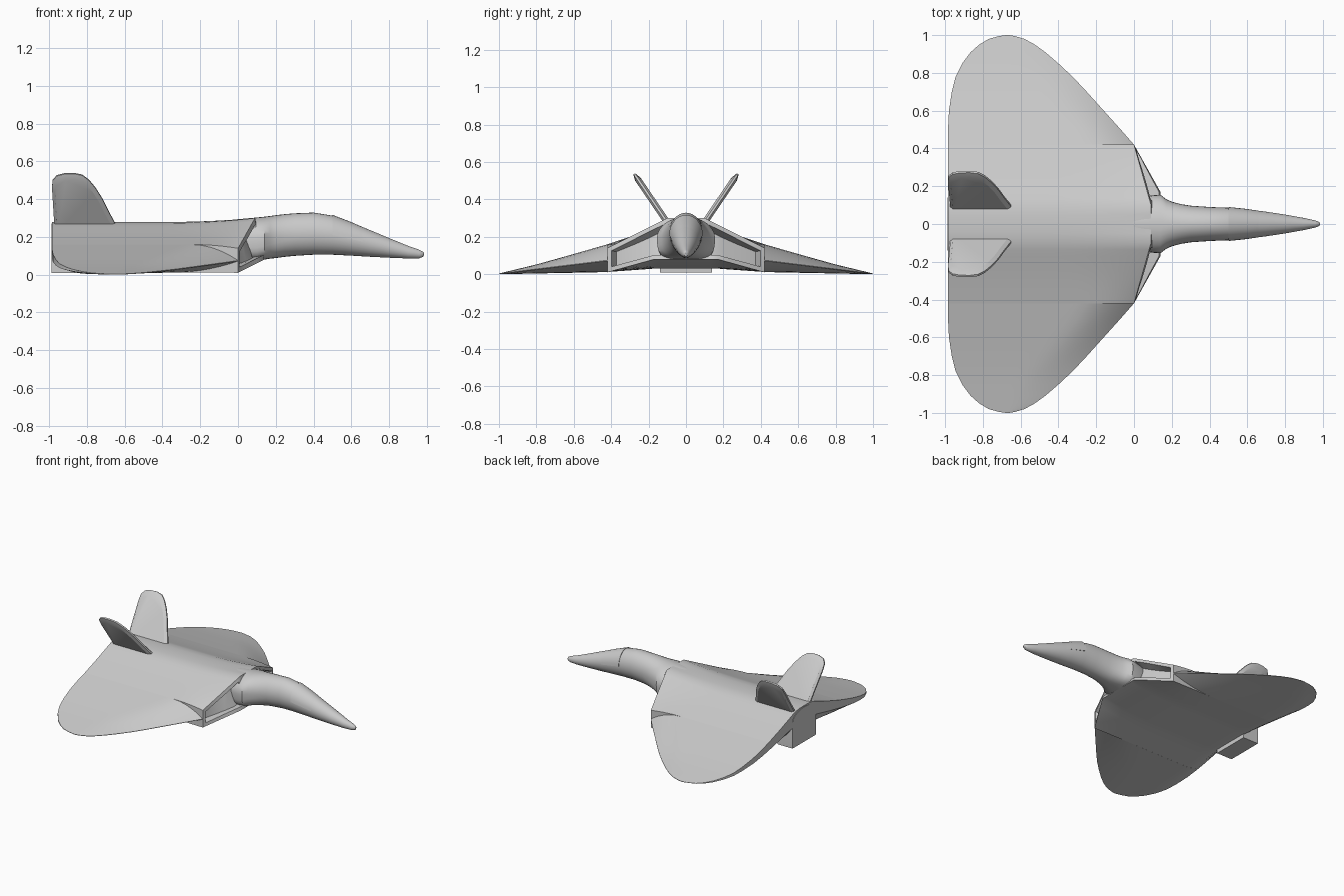
import bpy, bmesh, math

cube = bpy.data.objects.get("Cube")
if cube:
    bpy.data.objects.remove(cube, do_unlink=True)

grey = bpy.data.materials.new("plain_grey")
grey.use_nodes = True
colour = (0.6, 0.6, 0.6, 1)
grey.diffuse_color = colour
grey.node_tree.nodes["Principled BSDF"].inputs["Base Color"].default_value = colour


def finish(name, bm, angle=35):
    bmesh.ops.recalc_face_normals(bm, faces=bm.faces)
    mesh = bpy.data.meshes.new(name)
    bm.to_mesh(mesh)
    bm.free()
    mesh.materials.append(grey)
    ob = bpy.data.objects.new(name, mesh)
    bpy.context.collection.objects.link(ob)
    bpy.ops.object.select_all(action='DESELECT')
    ob.select_set(True)
    bpy.context.view_layer.objects.active = ob
    bpy.ops.object.shade_smooth_by_angle(angle=math.radians(angle))
    return ob


def loft(rings):
    """Closed solid through equal rings; also returns the strip of closing faces."""
    bm = bmesh.new()
    rows = [[bm.verts.new(p) for p in ring] for ring in rings]
    n = len(rows[0])
    closing = []
    for a, b in zip(rows, rows[1:]):
        for i in range(n):
            j = (i + 1) % n
            f = bm.faces.new((a[i], a[j], b[j], b[i]))
            if j == 0:
                closing.append(f)
    bm.faces.new(rows[0])
    bm.faces.new(rows[-1])
    return bm, closing


def lerp_table(table, v):
    for (a, fa), (b, fb) in zip(table, table[1:]):
        if v <= b:
            return fa + (fb - fa) * (v - a) / (b - a)
    return table[-1][1]


# Height of the upper skin across the span
RIDGE = [(0, .279), (.05, .278), (.1, .272), (.14, .259), (.2, .236), (.3, .2),
         (.42, .16), (.6, .108), (.8, .052), (1, .004)]
STEPS = 24


def section(y, le_top, le_bottom, te, low, reach_top, reach_low):
    """Chordwise ring: upper skin from front to back, then lower skin to the front."""
    ridge = lerp_table(RIDGE, abs(y))
    te_low = .62 * ridge
    top, bottom = [], []
    for i in range(STEPS + 1):
        t = (1 - math.cos(math.pi * i / STEPS)) / 2
        for (x0, z0), base, limit, row in ((le_top, ridge, reach_top, top),
                                           (le_bottom, low, reach_low, bottom)):
            chord = x0 - te
            reach = min(limit, chord * .45)
            front = max(0, 1 - t * chord / reach) ** 2
            z = base + (z0 - base) * front
            if row is bottom:
                back = max(0, 1 - (1 - t) * chord / min(.14, chord * .4)) ** 1.5
                z += (te_low - z) * back
            row.append((x0 - t * chord, y, z))
    return top + bottom[::-1]


# Centre body with the two slanted air intakes
def body_section(y):
    a = abs(y)
    s = min(1, (.42 - a) / .32)
    q = min(1, (.42 - a) / .25)
    return section(y, (.09 * s, .14 + .16 * s), (.14 * q, .01 + .07 * q), -.985,
                   .012 + .018 * q, .25 + .25 * s, .25 + .25 * q)


half = [.1, .135, .17, .235, .3, .36, .42]
spans = [-y for y in reversed(half)] + [-.05, 0, .05] + half
bm, mouths = loft([body_section(y) for y in spans])
bmesh.ops.recalc_face_normals(bm, faces=bm.faces)
count = len(half) - 1
for side in (mouths[:count], mouths[-count:]):
    bmesh.ops.inset_region(bm, faces=side, thickness=.024, use_even_offset=True)
    bmesh.ops.inset_region(bm, faces=side, thickness=.004, depth=-.06)
finish("centre_body", bm)

# Outer wings: span, leading edge, trailing edge
PLAN = [(.42, 0, -.985), (.5, -.07, -.985), (.6, -.16, -.98), (.7, -.25, -.965),
        (.78, -.325, -.945), (.85, -.4, -.91), (.91, -.47, -.865), (.95, -.525, -.82),
        (.98, -.58, -.77), (.995, -.63, -.715), (1, -.66, -.68)]
for side, label in ((1, "back"), (-1, "front")):
    rings = []
    for y, le, te in PLAN:
        edge = .072 * (1 - y) / .58
        rings.append(section(side * y, (le, edge + .003), (le, edge), te,
                             .02 * (1 - y), .25, .35))
    finish("wing_" + label, loft(rings)[0])


# Fuselage and nose: position, half width, underside, top
HULL = [(-.08, .11, .08, .28), (0, .135, .075, .294), (.1, .152, .074, .303),
        (.14, .155, .08, .307), (.17, .132, .085, .311), (.2, .118, .088, .315),
        (.25, .105, .095, .321), (.3, .097, .1, .325), (.4, .09, .106, .329),
        (.5, .086, .106, .313), (.6, .078, .101, .277), (.7, .065, .095, .236),
        (.8, .05, .09, .194), (.9, .032, .086, .153), (.96, .019, .087, .132),
        (.98, .011, .095, .122), (.985, .004, .105, .115)]


def oval(x, w, lo, hi, n=32):
    """Round above, squarer below where the hull flares into the intakes."""
    mid, r = (lo + hi) / 2, (hi - lo) / 2
    square = .55 + .45 * min(1, max(0, (x - .12) / .2))
    ring = []
    for i in range(n):
        c, s = math.cos(2 * math.pi * i / n), math.sin(2 * math.pi * i / n)
        power = square if s < 0 else 1
        ring.append((x, w * math.copysign(abs(c) ** power, c),
                     mid + r * math.copysign(abs(s) ** power, s)))
    return ring


finish("fuselage", loft([oval(*row) for row in HULL])[0])

# Canopy: a thin raised skin over the upper half
canopy = []
for x, w, lo, hi in HULL:
    if .49 < x < .71:
        grow = .004 - .025 * (x - .5)
        canopy.append(oval(x, w + grow, lo - grow, hi + grow)[:17])
finish("canopy", loft(canopy)[0])

# Engine box at the tail with an arched top
arch = [(.14 * math.cos(math.pi * i / 16), .2 + .07 * math.sin(math.pi * i / 16))
        for i in range(17)]
outline = [(.14, .008)] + arch + [(-.14, .008)]
finish("engine_box", loft([[(x, y, z) for y, z in outline] for x in (-.988, -.86)])[0])

# Leaning tail fins, thickest in the middle
FIN = [(-.62, .22), (-.65, .27), (-.685, .335), (-.72, .405), (-.755, .46), (-.79, .502),
       (-.825, .528), (-.87, .537), (-.92, .535), (-.96, .525), (-.982, .5), (-.985, .46),
       (-.97, .22)]
for side, label in ((1, "back"), (-1, "front")):
    rings = []
    for shift, size in ((-.015, .88), (-.005, 1), (.005, 1), (.015, .88)):
        ring = []
        for x, z in FIN:
            x, z = -.85 + (x + .85) * size, .3 + (z - .3) * size
            ring.append((x, side * (.092 + (z - .265) * .68 + shift), z - shift * .5))
        rings.append(ring)
    finish("tail_fin_" + label, loft(rings)[0], 25)
